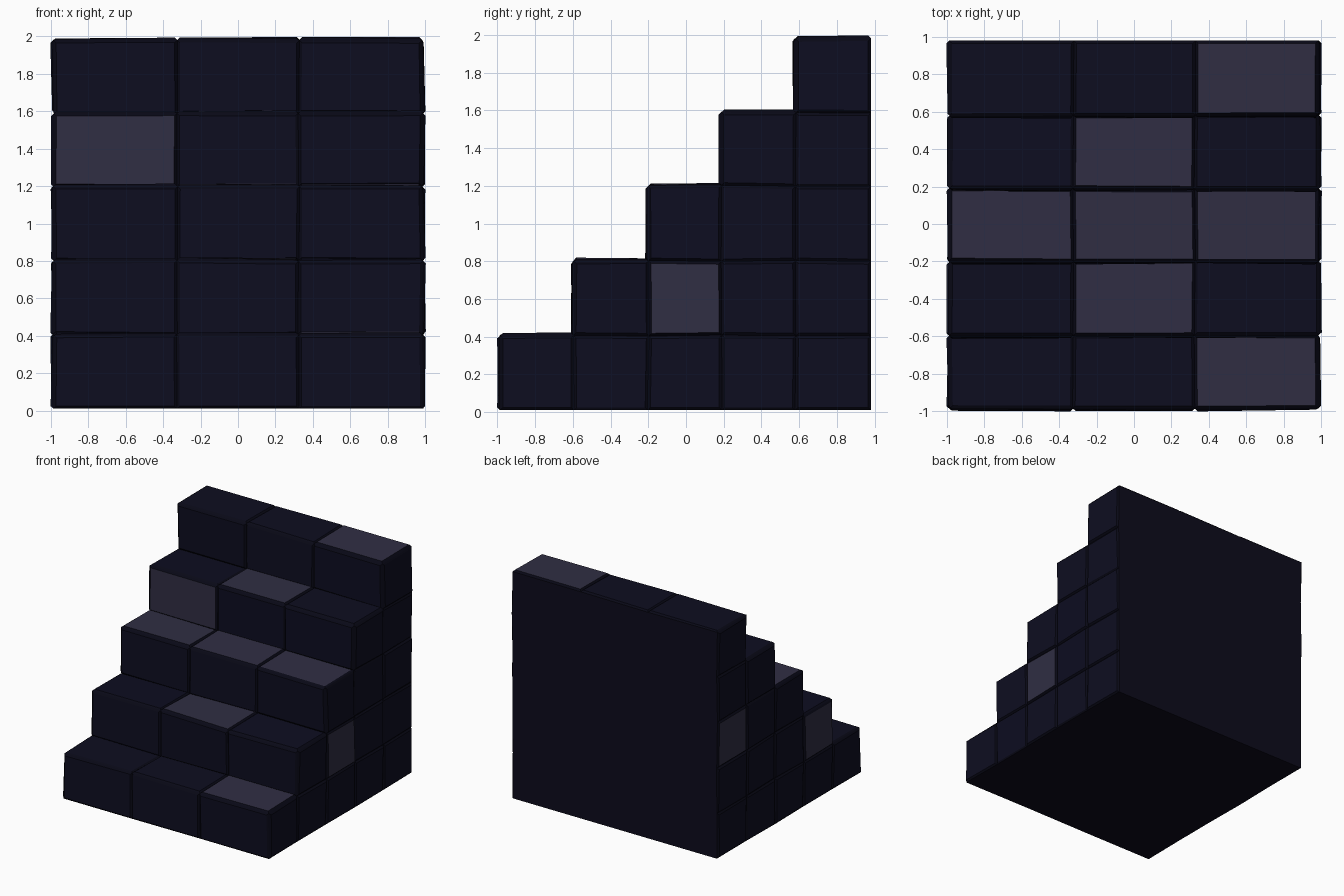
import bpy, bmesh, random

if "Cube" in bpy.data.objects:
    bpy.data.objects.remove(bpy.data.objects["Cube"])

random.seed(4)
X = [-0.985, -0.325, 0.325, 0.985]              # three blocks across
Y = [-0.985, -0.595, -0.2, 0.19, 0.58, 0.98]    # five steps deep
Z = [0.01, 0.405, 0.8, 1.2, 1.588, 1.98]        # five steps high
N, C = 5, 3

# pale blocks: (column, step) or (step, height)
PALE_TOP = {(2, 0), (1, 1), (0, 2), (1, 2), (2, 2), (1, 3), (2, 4)}
PALE_FRONT = {(0, 3)}
PALE_RIGHT = {(2, 1)}
PALE_LEFT = {(4, 2), (1, 1)}


def material(name, rgb):
    m = bpy.data.materials.new(name)
    m.diffuse_color = (*rgb, 1)
    m.use_nodes = True
    m.node_tree.nodes["Principled BSDF"].inputs["Base Color"].default_value = m.diffuse_color
    return m


mats = [material("dark_navy_stone", (0.004, 0.004, 0.0145)),
        material("pale_slate_stone", (0.029, 0.027, 0.056)),
        material("black_joint", (0.0025, 0.0025, 0.008)),
        material("dark_backing", (0.004, 0.0034, 0.0115))]

bm = bmesh.new()
cache = {}


def vert(i, j, k):
    if (i, j, k) not in cache:
        x, y, z = X[i], Y[j], Z[k]
        # hand-cut wobble, keeping the back and base flat
        x += random.uniform(-0.004, 0.004)
        y += random.uniform(-0.004, 0.004) if j < N else 0
        z += random.uniform(-0.004, 0.004) if k > 0 else 0
        cache[i, j, k] = bm.verts.new((x, y, z))
    return cache[i, j, k]


def quad(corners, mat):
    f = bm.faces.new([vert(*c) for c in corners])
    f.material_index = mat
    return f


stones = []
for s in range(N):
    for c in range(C):
        # riser and tread of each step
        stones.append(quad([(c, s, s), (c + 1, s, s), (c + 1, s, s + 1), (c, s, s + 1)],
                           int((c, s) in PALE_FRONT)))
        stones.append(quad([(c, s, s + 1), (c + 1, s, s + 1), (c + 1, s + 1, s + 1), (c, s + 1, s + 1)],
                           int((c, s) in PALE_TOP)))
        # plain back wall and underside
        quad([(c + 1, N, s), (c, N, s), (c, N, s + 1), (c + 1, N, s + 1)], 3)
        quad([(c, s + 1, 0), (c + 1, s + 1, 0), (c + 1, s, 0), (c, s, 0)], 3)
    # stepped side walls
    for h in range(s + 1):
        stones.append(quad([(C, s, h), (C, s + 1, h), (C, s + 1, h + 1), (C, s, h + 1)],
                           int((s, h) in PALE_RIGHT)))
        stones.append(quad([(0, s + 1, h), (0, s, h), (0, s, h + 1), (0, s + 1, h + 1)],
                           int((s, h) in PALE_LEFT)))
bm.normal_update()

# raise every stone out of its joint with a bevelled rim
rims = bmesh.ops.inset_individual(bm, faces=stones, thickness=0.014, depth=0.012,
                                  use_even_offset=True)["faces"]
for f in rims:
    f.material_index = 2
for f in stones:
    n = f.normal.copy()
    for v in f.verts:
        v.co += n * random.uniform(-0.006, 0.004)

mesh = bpy.data.meshes.new("stone_staircase")
bm.to_mesh(mesh)
bm.free()
for m in mats:
    mesh.materials.append(m)
bpy.context.collection.objects.link(bpy.data.objects.new("stone_staircase", mesh))
